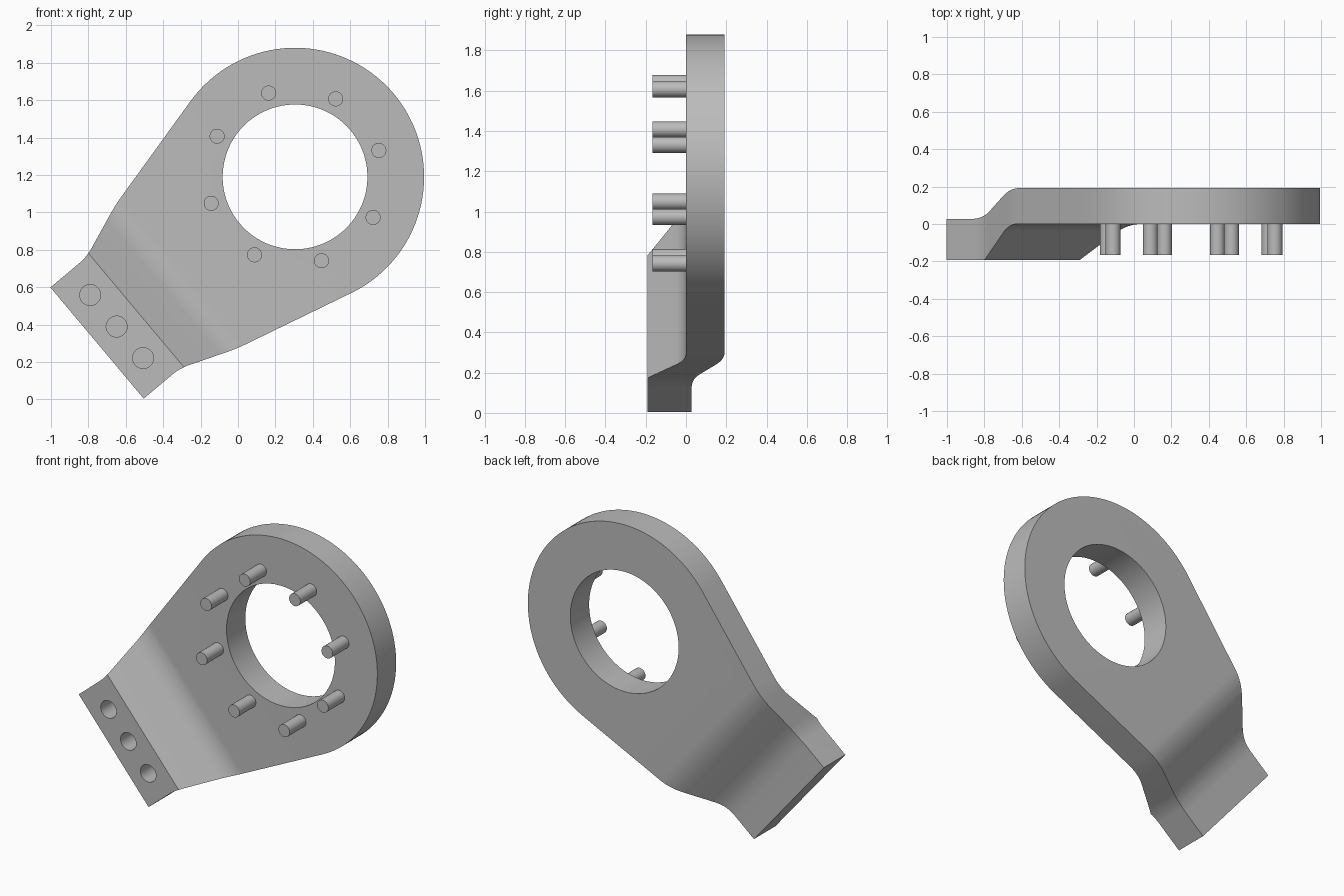
import bpy, bmesh, math
from mathutils import Matrix, Vector

if "Cube" in bpy.data.objects:
    bpy.data.objects.remove(bpy.data.objects["Cube"], do_unlink=True)

grey = bpy.data.materials.new("plain grey")
grey.use_nodes = True
colour = (0.5, 0.5, 0.5, 1)
grey.diffuse_color = colour
grey.node_tree.nodes["Principled BSDF"].inputs["Base Color"].default_value = colour

# Local frame: x runs from the foot to the ring, y is depth, z is across
REACH, RING_R, BORE_R = 1.382, 0.69, 0.387
BACK, FOOT_BACK, FOOT_W = 0.192, 0.027, 0.388
tilt = Matrix.Rotation(math.radians(-40), 4, "Y")
frame = Matrix.Translation((0.305, 0, 1.19)) @ tilt @ Matrix.Translation((-REACH, 0, 0))


def finish(name, bm):
    bmesh.ops.recalc_face_normals(bm, faces=bm.faces)
    mesh = bpy.data.meshes.new(name)
    bm.to_mesh(mesh)
    bm.free()
    mesh.materials.append(grey)
    ob = bpy.data.objects.new(name, mesh)
    ob.matrix_world = frame
    bpy.context.collection.objects.link(ob)
    return ob


def prism(name, points, depth):
    """Extrude a closed outline of 3D points along a vector."""
    bm = bmesh.new()
    face = bm.faces.new([bm.verts.new(p) for p in points])
    top = bmesh.ops.extrude_face_region(bm, geom=[face])["geom"]
    bmesh.ops.translate(bm, vec=depth, verts=[v for v in top if isinstance(v, bmesh.types.BMVert)])
    return finish(name, bm)


def rods(name, centres, radius, y0, y1, segments):
    """Cylinders along y at the given (x, z) centres."""
    bm = bmesh.new()
    for x, z in centres:
        place = Matrix.Translation((x, (y0 + y1) / 2, z)) @ Matrix.Rotation(math.pi / 2, 4, "X")
        bmesh.ops.create_cone(bm, cap_ends=True, segments=segments, radius1=radius,
                              radius2=radius, depth=y1 - y0, matrix=place)
    return finish(name, bm)


def fillet(a, corner, b, steps=8):
    a, c, b = Vector(a), Vector(corner), Vector(b)
    ts = [i / steps for i in range(steps + 1)]
    return [a * (1 - t) ** 2 + c * 2 * t * (1 - t) + b * t * t for t in ts]


def boolean(ob, tool, operation):
    mod = ob.modifiers.new(operation, "BOOLEAN")
    mod.operation, mod.object, mod.solver = operation, tool, "EXACT"
    bpy.context.view_layer.objects.active = ob
    bpy.ops.object.modifier_apply(modifier=mod.name)
    bpy.data.objects.remove(tool, do_unlink=True)


# Cranked side profile
front = [Vector((0, -BACK)), Vector((0.273, -BACK))]
front += fillet((0.46, -0.05), (0.525, 0), (0.60, 0)) + [Vector((2.2, 0))]
back = [Vector((0, FOOT_BACK))]
back += fillet((0.17, FOOT_BACK), (0.253, FOOT_BACK), (0.325, 0.069))
back += fillet((0.46, 0.147), (0.537, BACK), (0.62, BACK)) + [Vector((2.2, BACK))]
bracket = prism("bracket", [(p.x, p.y, -1) for p in front + back[::-1]], (0, 0, 2))

# Face outline: straight foot, flare, tangent arms and round head
side = [Vector((-0.0, FOOT_W))]
side += fillet((0.2, FOOT_W), (0.26, FOOT_W), (0.32, 0.414))
side += fillet((0.5, 0.483), (0.55, 0.502), (0.6, 0.515))
lean = math.radians(14)
steps = 36
for i in range(steps):
    a = (math.pi / 2 + lean) * (1 - i / steps)
    side.append(Vector((REACH + RING_R * math.cos(a), RING_R * math.sin(a))))
outline = [(p.x, -1, p.y) for p in side] + [(REACH + RING_R, -1, 0)]
outline += [(p.x, -1, -p.y) for p in reversed(side)]
boolean(bracket, prism("outline_cutter", outline, (0, 2, 0)), "INTERSECT")

# Large bore and three blind holes in the foot
boolean(bracket, rods("bore_cutter", [(REACH, 0)], BORE_R, -1, 1, 96), "DIFFERENCE")
holes = [(0.137, 0.22 * k) for k in (-1, 0, 1)]
boolean(bracket, rods("hole_cutter", holes, 0.056, -0.4, -0.03, 32), "DIFFERENCE")

# Circle of pins on the front
angles = [math.radians(22.5 + 45 * k) for k in range(8)]
pins = rods("pins", [(REACH + 0.47 * math.cos(a), 0.47 * math.sin(a)) for a in angles],
            0.04, -0.167, 0.01, 32)

for ob in (bracket, pins):
    bpy.ops.object.select_all(action="DESELECT")
    ob.select_set(True)
    bpy.context.view_layer.objects.active = ob
    bpy.ops.object.shade_smooth_by_angle(angle=math.radians(25))
